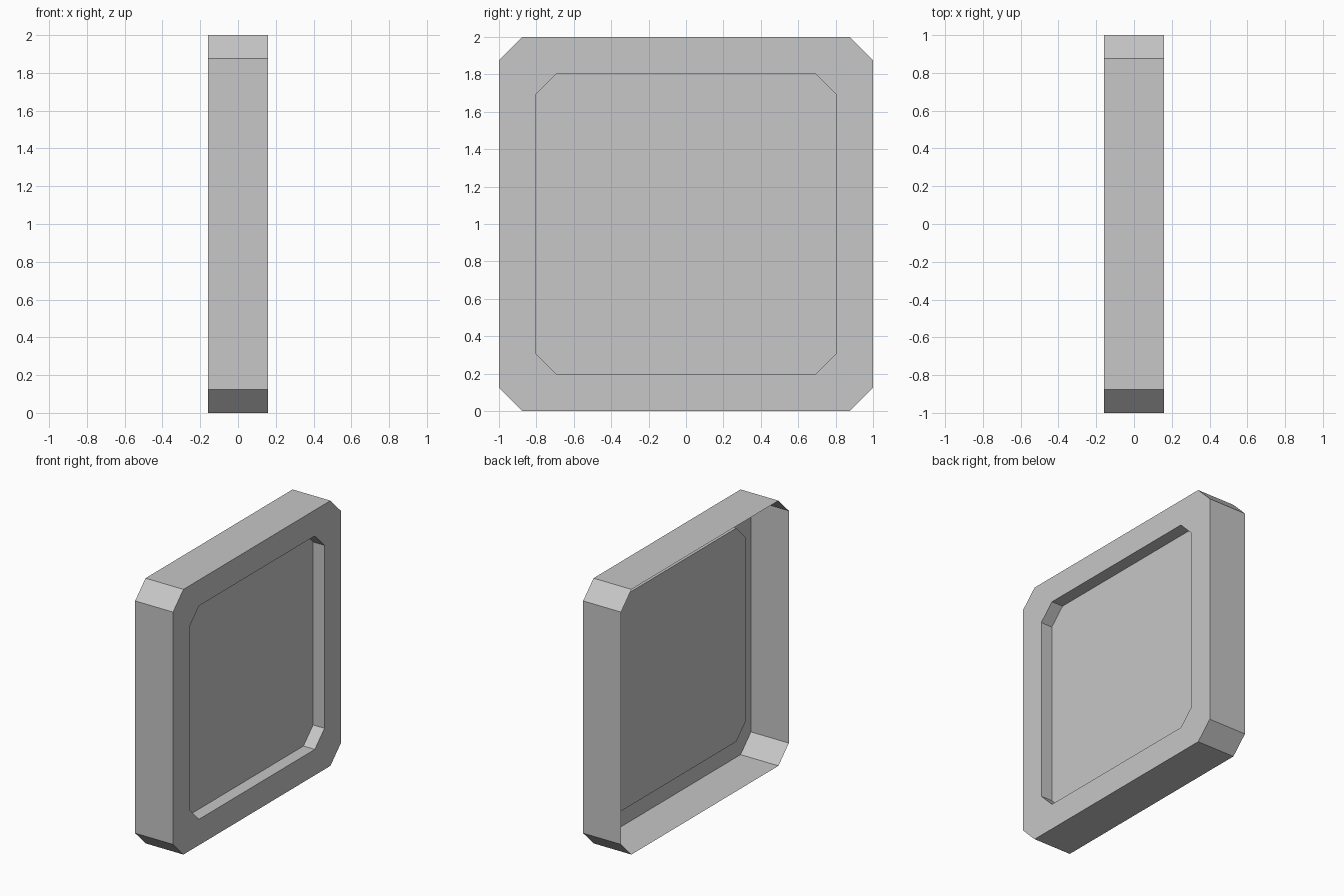
import bpy
import bmesh

cube = bpy.data.objects.get("Cube")
if cube:
    bpy.data.objects.remove(cube, do_unlink=True)

HALF_DEPTH = 0.158   # half thickness along x
RECESS = 0.095       # how far the panel sits behind the rim

grey = bpy.data.materials.new("plain_grey")
grey.use_nodes = True
colour = (0.57, 0.57, 0.57, 1)
grey.diffuse_color = colour
grey.node_tree.nodes["Principled BSDF"].inputs["Base Color"].default_value = colour


def octagon(bm, x, half, cut):
    """Square loop with cut corners, facing +x, centred on z = 1."""
    h, c = half, half - cut
    points = [(c, -h), (h, -c), (h, c), (c, h), (-c, h), (-h, c), (-h, -c), (-c, -h)]
    return [bm.verts.new((x, y, z + 1)) for y, z in points]


def bridge(bm, a, b):
    """Join two matching loops with quads."""
    for i in range(len(a)):
        j = (i + 1) % len(a)
        bm.faces.new((a[i], a[j], b[j], b[i]))


# Open-backed tray: outer wall, flat rim, recess wall and recessed panel
bm = bmesh.new()
back = octagon(bm, -HALF_DEPTH, 1.0, 0.124)
front = octagon(bm, HALF_DEPTH, 1.0, 0.124)
opening = octagon(bm, HALF_DEPTH, 0.805, 0.115)
floor = octagon(bm, HALF_DEPTH - RECESS, 0.805, 0.115)
bridge(bm, back, front)
bridge(bm, front, opening)
bridge(bm, opening, floor)
bm.faces.new(floor)

mesh = bpy.data.meshes.new("recessed_panel_tray")
bm.to_mesh(mesh)
bm.free()
mesh.materials.append(grey)
tray = bpy.data.objects.new("recessed_panel_tray", mesh)
bpy.context.collection.objects.link(tray)
